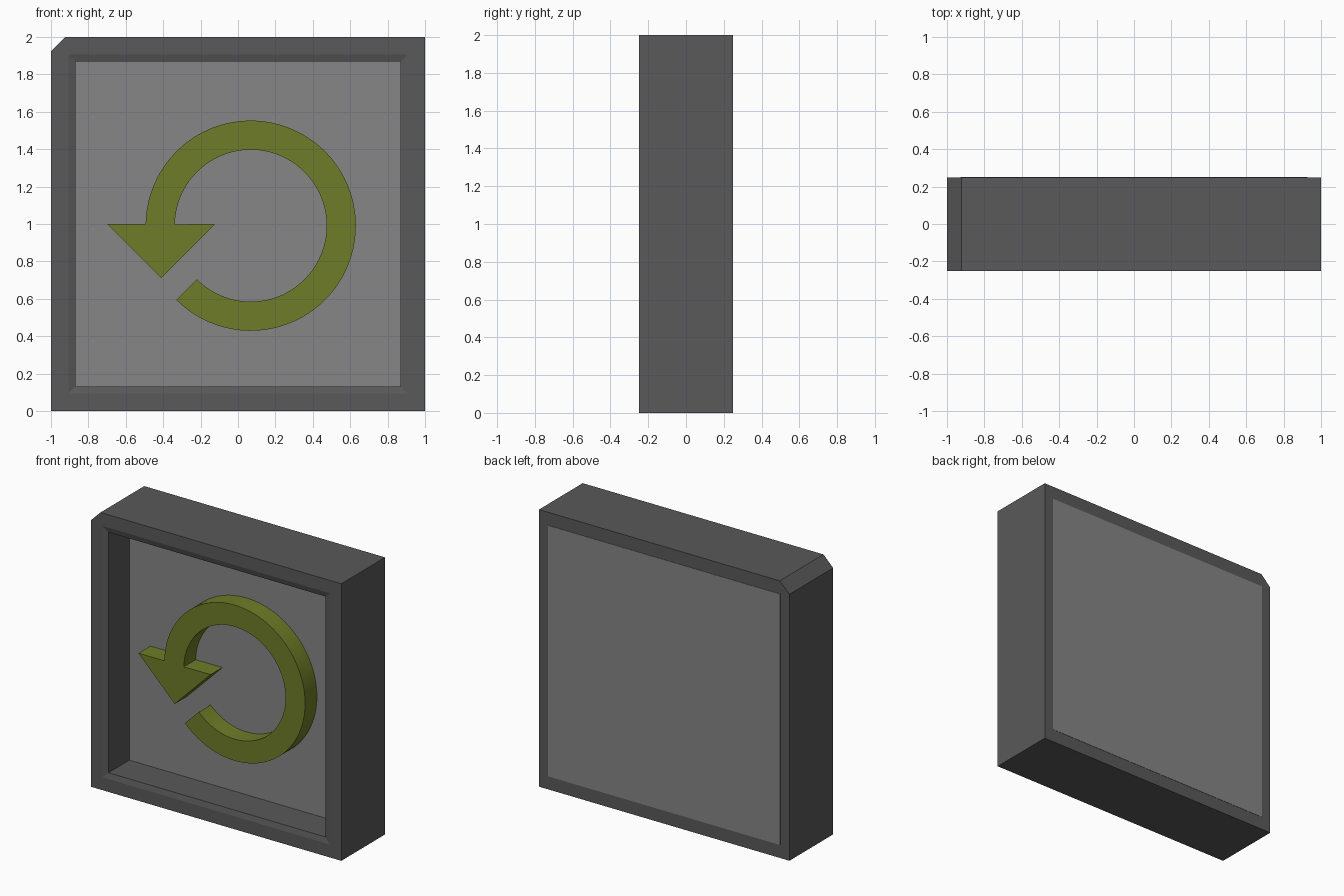
import bpy, bmesh
from math import cos, sin, radians

if "Cube" in bpy.data.objects:
    bpy.data.objects.remove(bpy.data.objects["Cube"])


def paint(obj, name, rgb):
    mat = bpy.data.materials.new(name)
    mat.diffuse_color = (*rgb, 1)
    mat.use_nodes = True
    mat.node_tree.nodes["Principled BSDF"].inputs["Base Color"].default_value = mat.diffuse_color
    obj.data.materials.append(mat)


def to_object(name, bm):
    bmesh.ops.remove_doubles(bm, verts=bm.verts, dist=1e-5)
    bmesh.ops.recalc_face_normals(bm, faces=bm.faces)
    mesh = bpy.data.meshes.new(name)
    bm.to_mesh(mesh)
    bm.free()
    obj = bpy.data.objects.new(name, mesh)
    bpy.context.collection.objects.link(obj)
    return obj


def square(half, cut=0.0):
    """Square outline around z = 1, its upper left corner cut off."""
    return [(-half, 1 - half), (half, 1 - half), (half, 1 + half),
            (-half + cut, 1 + half), (-half, 1 + half - cut)]


def add_loop(bm, points, y):
    return [bm.verts.new((x, y, z)) for x, z in points]


def bridge(bm, a, b):
    n = len(a)
    for i in range(n):
        j = (i + 1) % n
        bm.faces.new((a[i], a[j], b[j], b[i]))


# Frame: cut-corner outside, bevelled square opening through it
bm = bmesh.new()
outer, lip, inner = square(1.0, 0.077), square(0.907), square(0.868)
sections = [(outer, -0.25), (outer, 0.2485), (lip, 0.2485),
            (inner, 0.237), (inner, -0.239), (lip, -0.25)]
loops = [add_loop(bm, pts, y) for pts, y in sections]
for i, loop in enumerate(loops):
    bridge(bm, loop, loops[(i + 1) % len(loops)])
frame = to_object("frame", bm)
paint(frame, "dark_grey", (0.1, 0.1, 0.1))

# Panel: fills the back half of the opening
bpy.ops.mesh.primitive_cube_add(size=1, location=(0, 0.125, 1))
panel = bpy.context.object
panel.name = "panel"
panel.scale = (1.855, 0.25, 1.81)
paint(panel, "mid_grey", (0.24, 0.24, 0.24))

# Arrow: three-quarter ring ending in a triangular head, extruded to the panel
CX, CZ, R_OUT, R_IN, STEPS = 0.068, 0.991, 0.562, 0.406, 72


def arc(radius):
    angles = [radians(179 - 314 * i / STEPS) for i in range(STEPS + 1)]
    return [(CX + radius * cos(a), CZ + radius * sin(a)) for a in angles]


head = [(-0.123, 1.0), (-0.411, 0.711), (-0.70, 1.0)]
outline = arc(R_OUT) + arc(R_IN)[::-1] + head
bm = bmesh.new()
front = add_loop(bm, outline, -0.135)
back = add_loop(bm, outline, 0.0)
bridge(bm, front, back)
bm.faces.new(front)
bm.faces.new(back[::-1])
arrow = to_object("arrow", bm)
paint(arrow, "olive", (0.155, 0.203, 0.02))
bpy.ops.object.select_all(action='DESELECT')
bpy.context.view_layer.objects.active = arrow
arrow.select_set(True)
bpy.ops.object.shade_smooth_by_angle(angle=radians(30))
